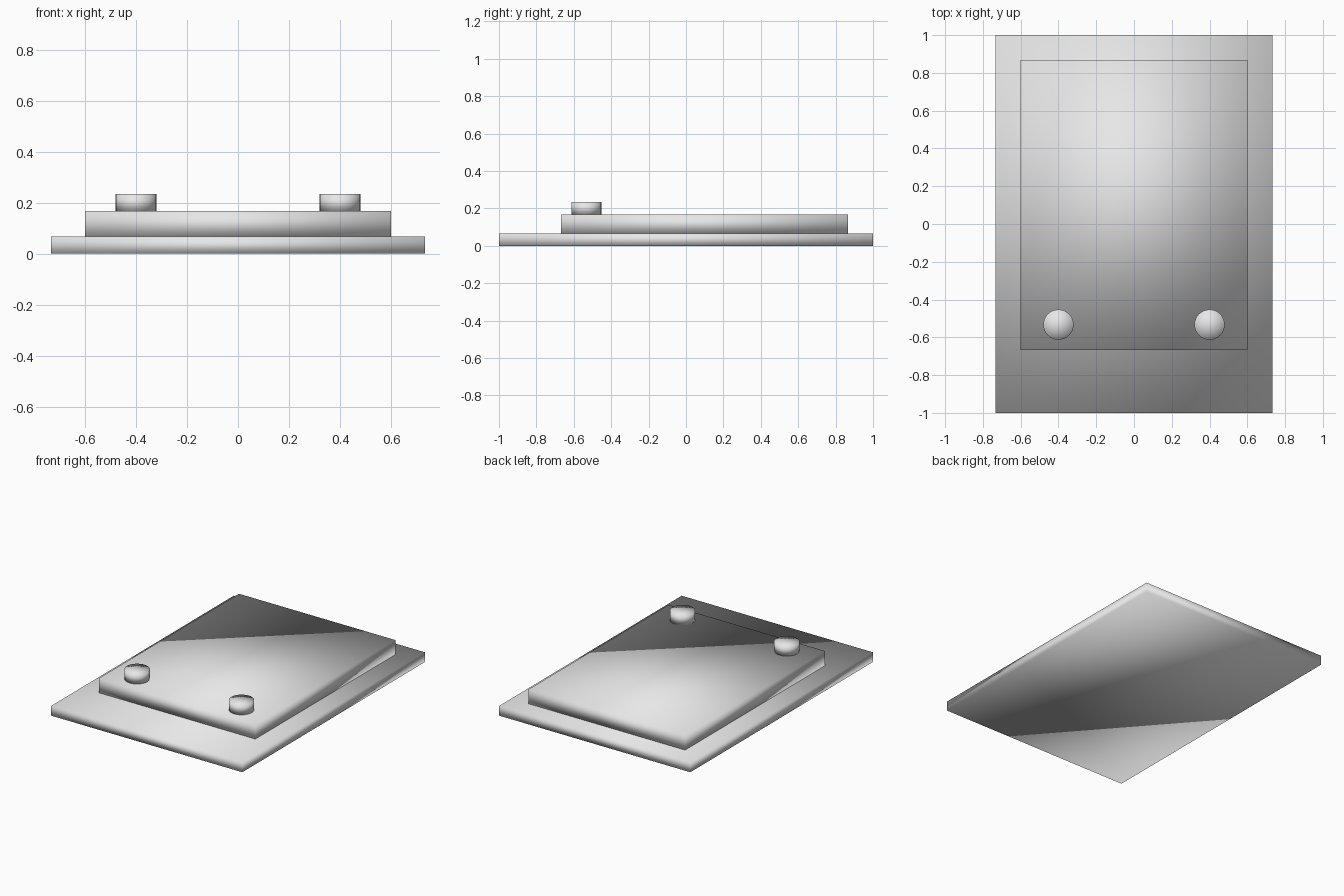
import bpy

if "Cube" in bpy.data.objects:
    bpy.data.objects.remove(bpy.data.objects["Cube"])

grey = bpy.data.materials.new("light grey")
grey.diffuse_color = (0.8, 0.8, 0.8, 1)
grey.use_nodes = True
grey.node_tree.nodes["Principled BSDF"].inputs["Base Color"].default_value = grey.diffuse_color


def finish(name):
    """Name, colour and smooth the active object."""
    ob = bpy.context.object
    ob.name = name
    ob.data.materials.append(grey)
    bpy.ops.object.shade_smooth()
    return ob


def plate(name, x, y0, y1, z0, z1):
    """Rectangular slab, symmetric in x."""
    bpy.ops.mesh.primitive_cube_add(size=1, location=(0, (y0 + y1) / 2, (z0 + z1) / 2))
    bpy.context.object.scale = (2 * x, y1 - y0, z1 - z0)
    bpy.ops.object.transform_apply(location=False, rotation=False, scale=True)
    return finish(name)


# Wide base plate and the raised panel on top of it
plate("base_plate", 0.733, -1.0, 1.0, 0.0, 0.067)
plate("raised_panel", 0.6, -0.667, 0.867, 0.067, 0.167)

# Pair of round knobs near the front edge
for side, x in (("left", -0.4), ("right", 0.4)):
    bpy.ops.mesh.primitive_cylinder_add(vertices=32, radius=0.08, depth=0.067,
                                        end_fill_type='TRIFAN',
                                        location=(x, -0.533, 0.2))
    finish(side + "_knob")
